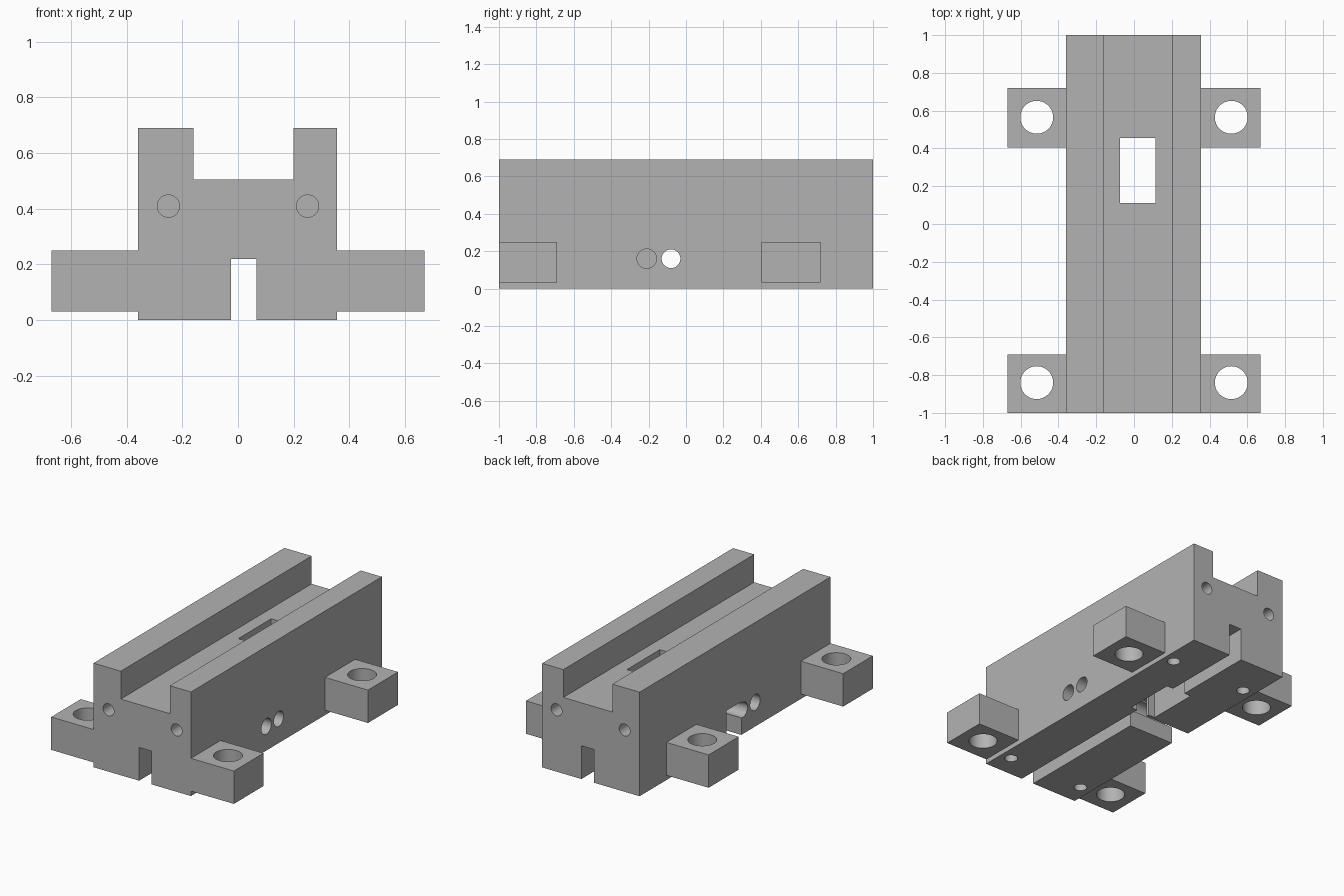
import bpy
import bmesh
from math import pi, radians

cube = bpy.data.objects.get("Cube")
if cube:
    bpy.data.objects.remove(cube, do_unlink=True)

grey = bpy.data.materials.new("plain grey")
grey.use_nodes = True
grey.diffuse_color = (0.45, 0.45, 0.45, 1)
grey.node_tree.nodes["Principled BSDF"].inputs["Base Color"].default_value = (0.45, 0.45, 0.45, 1)


def finish(bm, name):
    bmesh.ops.recalc_face_normals(bm, faces=bm.faces)
    mesh = bpy.data.meshes.new(name)
    bm.to_mesh(mesh)
    bm.free()
    mesh.materials.append(grey)
    obj = bpy.data.objects.new(name, mesh)
    bpy.context.collection.objects.link(obj)
    return obj


def box(name, low, high):
    bm = bmesh.new()
    bmesh.ops.create_cube(bm, size=1)
    for v in bm.verts:
        v.co = [h if c > 0 else l for c, l, h in zip(v.co, low, high)]
    return finish(bm, name)


def drill(name, centre, radius, length, axis):
    bm = bmesh.new()
    bmesh.ops.create_cone(bm, cap_ends=True, segments=48, radius1=radius,
                          radius2=radius, depth=length)
    obj = finish(bm, name)
    obj.location = centre
    obj.rotation_euler = {"x": (0, pi / 2, 0), "y": (pi / 2, 0, 0), "z": (0, 0, 0)}[axis]
    return obj


def activate(obj):
    bpy.ops.object.select_all(action="DESELECT")
    obj.select_set(True)
    bpy.context.view_layer.objects.active = obj


def cut(obj, cutter):
    cutter.hide_render = True
    mod = obj.modifiers.new("cut", "BOOLEAN")
    mod.operation = "DIFFERENCE"
    mod.solver = "EXACT"
    mod.object = cutter
    bpy.context.view_layer.update()
    activate(obj)
    bpy.ops.object.modifier_apply(modifier=mod.name)
    bpy.data.objects.remove(cutter, do_unlink=True)


def smooth(obj):
    activate(obj)
    bpy.ops.object.shade_smooth_by_angle(angle=radians(30))


# Rail body: one profile with the top channel and bottom slot, extruded lengthwise
profile = [(-0.36, 0), (-0.025, 0), (-0.025, 0.22), (0.067, 0.22), (0.067, 0),
           (0.355, 0), (0.355, 0.69), (0.2, 0.69), (0.2, 0.505), (-0.16, 0.505),
           (-0.16, 0.69), (-0.36, 0.69)]
bm = bmesh.new()
face = bm.faces.new([bm.verts.new((x, -1, z)) for x, z in profile])
ends = bmesh.ops.extrude_face_region(bm, geom=[face])["geom"]
bmesh.ops.translate(bm, vec=(0, 2, 0),
                    verts=[v for v in ends if isinstance(v, bmesh.types.BMVert)])
body = finish(bm, "rail_body")

# Window through the channel floor and notch in the lower right side
cut(body, box("window_cutter", (-0.075, 0.11, -0.1), (0.115, 0.455, 0.6)))
cut(body, box("notch_cutter", (-0.5, -0.065, -0.1), (0.02, 0.09, 0.22)))

# Cross hole right through, and blind holes beside it
cut(body, drill("cross_hole", (0, -0.08, 0.16), 0.05, 2, "x"))
for x in (-0.36, 0.355):
    cut(body, drill("side_hole", (x, -0.21, 0.16), 0.052, 0.44, "x"))

# Blind screw holes in both ends and the underside
for x in (-0.25, 0.25):
    for y in (-1, 1):
        cut(body, drill("end_hole", (x, y, 0.41), 0.04, 0.4, "y"))
for x in (-0.28, 0.28):
    for y in (-0.85, 0.715):
        cut(body, drill("base_hole", (x, y, 0), 0.04, 0.36, "z"))
smooth(body)

# Four mounting lugs with bolt holes
for side, inner, outer in (("left", 0.355, 0.67), ("right", -0.36, -0.67)):
    for end, y0, y1, hole_y in (("front", -1, -0.69, -0.84), ("back", 0.405, 0.72, 0.565)):
        lug = box(f"{end}_{side}_lug", (min(inner, outer), y0, 0.032),
                  (max(inner, outer), y1, 0.25))
        hole_x = 0.515 if side == "left" else -0.515
        cut(lug, drill("bolt_hole", (hole_x, hole_y, 0.15), 0.087, 1, "z"))
        smooth(lug)
